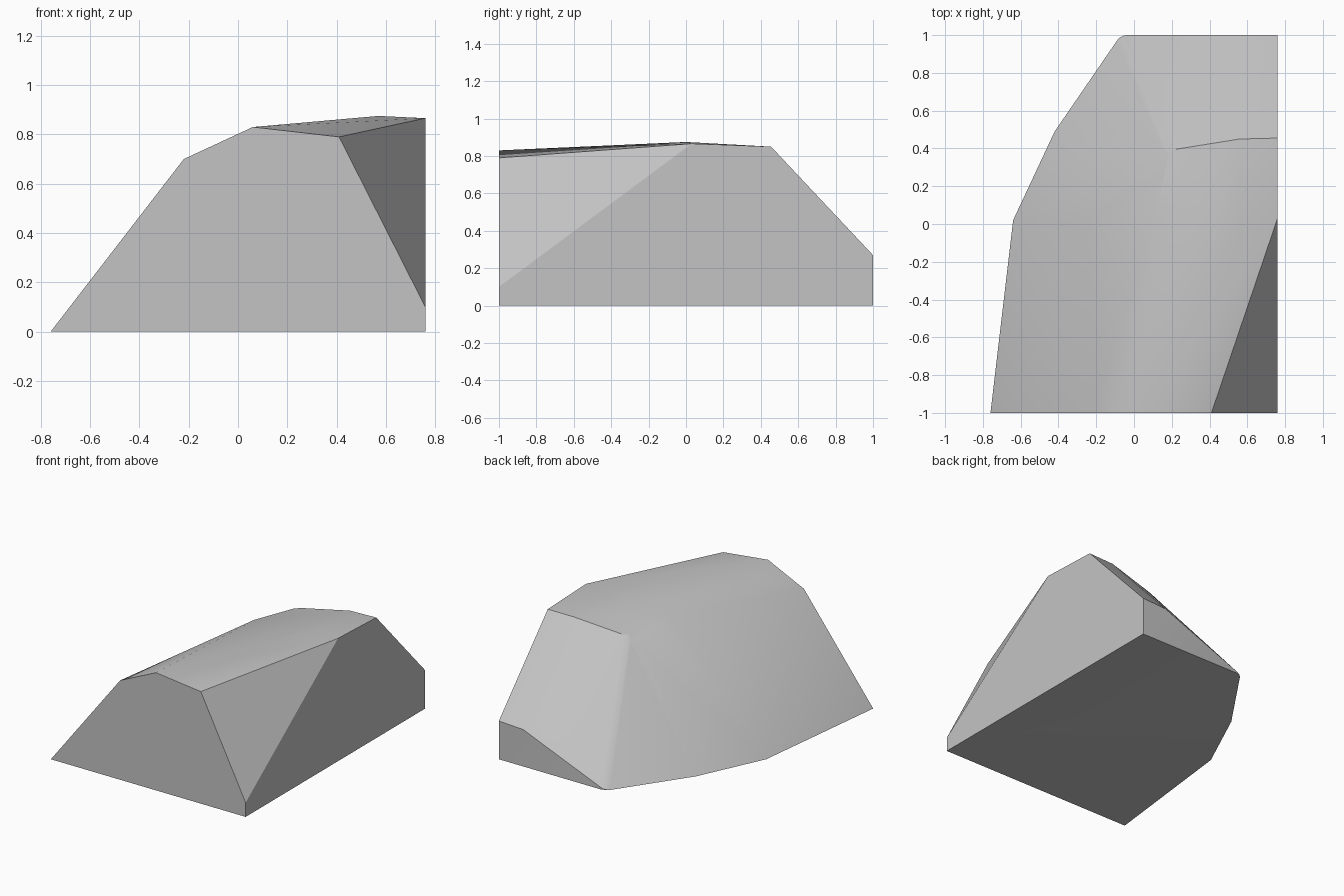
import bpy, bmesh, math
from mathutils import Vector

cube = bpy.data.objects.get("Cube")
if cube:
    bpy.data.objects.remove(cube, do_unlink=True)

# Stone colour
stone = bpy.data.materials.new("stone_grey")
stone.use_nodes = True
colour = (0.55, 0.55, 0.55, 1)
stone.diffuse_color = colour
stone.node_tree.nodes["Principled BSDF"].inputs["Base Color"].default_value = colour

# Cross-sections from front to back, each from the left foot to the flat right side
sections = [
    [(-0.76, -1, 0), (-0.22, -1, 0.7), (0.06, -1, 0.83), (0.41, -1, 0.79), (0.76, -1, 0.1), (0.76, -1, 0)],
    [(-0.64, 0.02, 0), (0.11, 0.02, 0.825), (0.57, 0, 0.875), (0.76, 0.03, 0.866)],
    [(-0.42, 0.49, 0), (0.185, 0.39, 0.79), (0.56, 0.45, 0.847), (0.76, 0.455, 0.85)],
    [(-0.07, 1, 0), (0.57, 1, 0.26), (0.76, 1, 0.27), (0.76, 1, 0)],
]

# The boulder is the convex skin around the sections
bm = bmesh.new()
for section in sections:
    for point in section:
        bm.verts.new(point)
bmesh.ops.convex_hull(bm, input=bm.verts[:])
bmesh.ops.dissolve_limit(bm, angle_limit=math.radians(1), verts=bm.verts[:], edges=bm.edges[:])

# Soften the back corner
top, foot = Vector(sections[2][1]), Vector(sections[3][0])
corner = [e for e in bm.edges
          if all(min((v.co - top).length, (v.co - foot).length) < 0.01 for v in e.verts)]
bmesh.ops.bevel(bm, geom=corner, offset=0.03, segments=3, profile=0.5, affect='EDGES')
bmesh.ops.recalc_face_normals(bm, faces=bm.faces[:])

mesh = bpy.data.meshes.new("boulder")
bm.to_mesh(mesh)
bm.free()
mesh.materials.append(stone)
boulder = bpy.data.objects.new("boulder", mesh)
bpy.context.collection.objects.link(boulder)

# Smooth the gentle slopes, keep the cut edges crisp
bpy.ops.object.select_all(action='DESELECT')
boulder.select_set(True)
bpy.context.view_layer.objects.active = boulder
bpy.ops.object.shade_smooth_by_angle(angle=math.radians(30))
